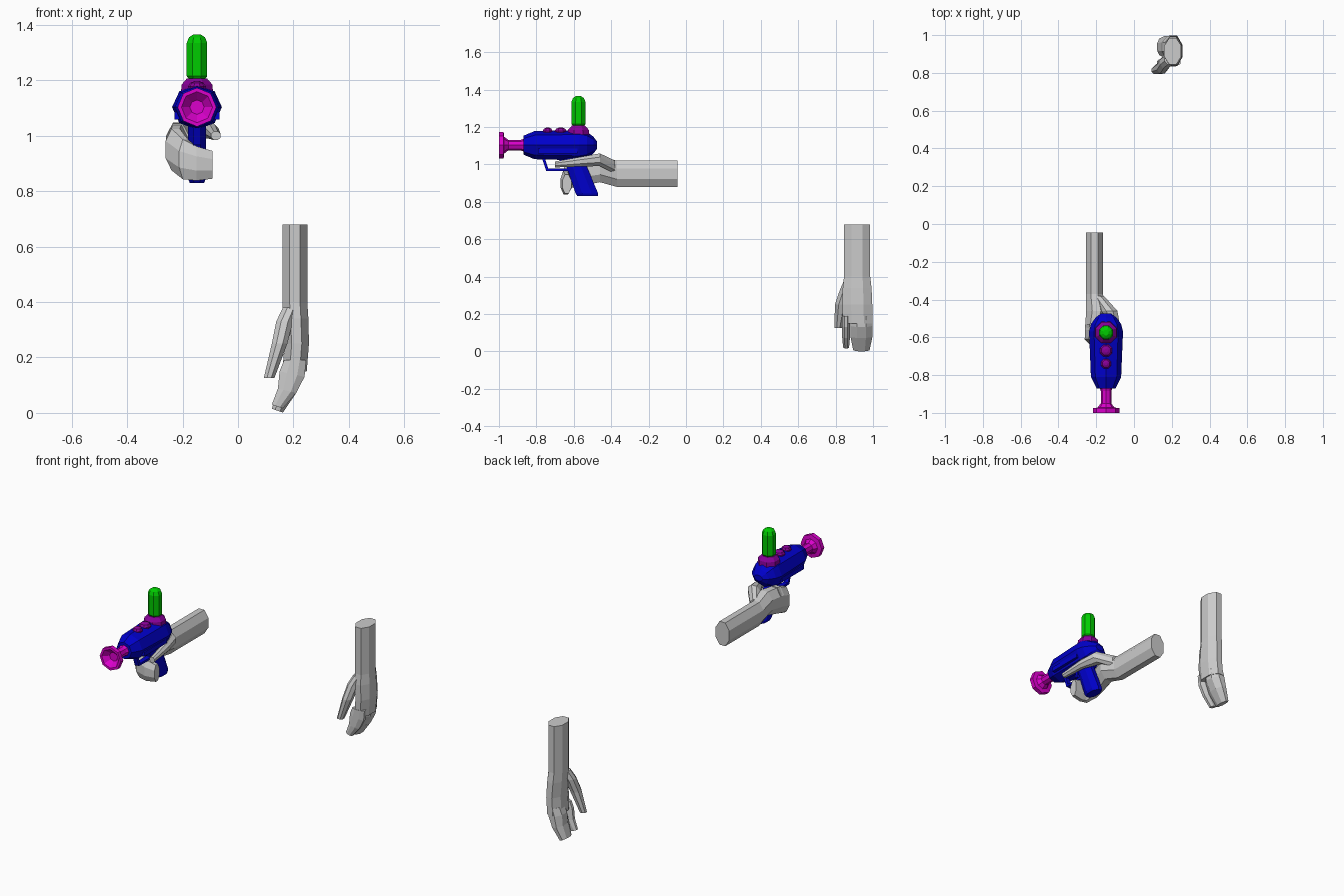
import bpy, bmesh, math
from mathutils import Vector


def material(name, rgb):
    m = bpy.data.materials.new(name)
    m.diffuse_color = (*rgb, 1)
    return m


GREY = material("light_grey", (0.6, 0.6, 0.6))
BLUE = material("blue", (0.0, 0.0, 0.6))
PINK = material("magenta", (0.7, 0.0, 0.6))
PURPLE = material("purple", (0.25, 0.0, 0.32))
GREEN = material("green", (0.0, 0.6, 0.0))


def ring(c, u, v, n=8, flat=True):
    """Polygon around c with half-extent vectors u and v; flat puts edges on the axes."""
    c, u, v = Vector(c), Vector(u), Vector(v)
    k = 1 / math.cos(math.pi / n) if flat else 1
    off = math.pi / n if flat else 0
    return [c + u * k * math.cos(off + i * math.tau / n)
            + v * k * math.sin(off + i * math.tau / n) for i in range(n)]


def loft(name, rings, mat):
    """Skin a list of rings and cap both ends."""
    bm = bmesh.new()
    rows = [[bm.verts.new(p) for p in r] for r in rings]
    n = len(rows[0])
    for a, b in zip(rows, rows[1:]):
        for i in range(n):
            j = (i + 1) % n
            bm.faces.new((a[i], a[j], b[j], b[i]))
    bm.faces.new(rows[0][::-1])
    bm.faces.new(rows[-1])
    bmesh.ops.recalc_face_normals(bm, faces=bm.faces[:])
    me = bpy.data.meshes.new(name)
    bm.to_mesh(me)
    bm.free()
    me.materials.append(mat)
    ob = bpy.data.objects.new(name, me)
    bpy.context.collection.objects.link(ob)
    return ob


def along_y(name, sections, mat, flat=True):
    """Sections are (y, x, z, half x, half z)."""
    return loft(name, [ring((x, y, z), (hx, 0, 0), (0, 0, hz), flat=flat)
                       for y, x, z, hx, hz in sections], mat)


def along_z(name, sections, mat, flat=True):
    """Sections are (z, x, y, half x, half y)."""
    return loft(name, [ring((x, y, z), (hx, 0, 0), (0, hy, 0), flat=flat)
                       for z, x, y, hx, hy in sections], mat)


GX, GZ = -0.148, 1.103  # gun axis

# Gun body
along_y("gun_body", [(y, GX, GZ, hx, hz) for y, hx, hz in (
    (-0.87, 0.05, 0.05), (-0.81, 0.08, 0.075), (-0.57, 0.09, 0.081),
    (-0.53, 0.08, 0.072), (-0.495, 0.055, 0.045), (-0.475, 0.028, 0.018))],
    BLUE, flat=False)

# Raised strip on both sides of the body
along_x = [ring((GX + s * 0.082, -0.685, 1.072), (0, 0.105, 0), (0, 0, 0.013), 4)
           for s in (-1, 1)]
loft("side_strip", along_x, BLUE)

# Barrel with flared, hollowed muzzle
along_y("barrel", [(y, GX, GZ, r, r) for y, r in (
    (-0.86, 0.036), (-0.885, 0.028), (-0.95, 0.028), (-0.972, 0.045),
    (-0.975, 0.07), (-1.0, 0.07), (-1.0, 0.056), (-0.968, 0.026))],
    PINK, flat=False)

# Capsule and its collar
along_z("capsule_collar", [(z, GX, -0.575, r, r) for z, r in (
    (1.14, 0.06), (1.185, 0.055), (1.207, 0.036))], PURPLE)
along_z("capsule", [(z, GX, -0.575, r, r) for z, r in (
    (1.2, 0.026), (1.215, 0.037), (1.335, 0.037), (1.355, 0.029),
    (1.365, 0.014))], GREEN)

# Round knobs on top
for i, (y, r) in enumerate(((-0.67, 0.032), (-0.74, 0.026))):
    along_z(f"knob_{i + 1}", [(1.178 + dz, GX, y, r * f, r * f) for dz, f in (
        (-0.025, 0.8), (0, 1), (0.013, 0.75), (0.019, 0.3))], PURPLE)

# Grip
along_z("grip", [(1.05, GX, -0.608, 0.032, 0.052),
                 (0.845, GX, -0.53, 0.032, 0.06),
                 (0.83, GX, -0.525, 0.026, 0.055)], BLUE)

# Trigger guard and trigger
loft("trigger_guard", [ring((GX, y, z), (0.014, 0, 0), v, 4) for y, z, v in (
    (-0.765, 1.04, (0, 0.007, 0.002)), (-0.742, 0.972, (0, 0.006, 0.006)),
    (-0.61, 0.972, (0, 0, 0.007)))], BLUE)
loft("trigger", [ring((GX, y, z), (0.008, 0, 0), (0, 0.009, 0), 4) for y, z in (
    (-0.665, 1.04), (-0.672, 0.995))], BLUE)

# Arm holding the gun
along_y("gun_arm", [(-0.045, -0.21, 0.95, 0.045, 0.07),
                    (-0.37, -0.21, 0.95, 0.045, 0.07),
                    (-0.46, -0.198, 0.975, 0.055, 0.07),
                    (-0.56, -0.218, 0.965, 0.042, 0.08)], GREY)

# Fingers wrapped round the grip
loft("gun_fingers", [ring(c, u, (0, 0, hz)) for c, u, hz in (
    ((-0.218, -0.53, 0.97), (0.04, 0, 0), 0.078),
    ((-0.225, -0.61, 0.95), (0.036, 0, 0), 0.075),
    ((-0.19, -0.64, 0.915), (0.022, 0.024, 0), 0.072),
    ((-0.15, -0.643, 0.9), (0, 0.027, 0), 0.062),
    ((-0.092, -0.637, 0.895), (0, 0.024, 0), 0.05))], GREY)

# Thumb along the other side of the grip
along_y("gun_thumb", [(-0.38, -0.19, 0.985, 0.03, 0.035),
                      (-0.46, -0.13, 1.025, 0.042, 0.034),
                      (-0.56, -0.093, 1.015, 0.023, 0.026),
                      (-0.70, -0.08, 1.0, 0.017, 0.016)], GREY)

# Hanging arm with palm
along_z("hanging_arm", [(0.68, 0.205, 0.915, 0.045, 0.07),
                        (0.40, 0.205, 0.915, 0.045, 0.07),
                        (0.34, 0.208, 0.915, 0.046, 0.077),
                        (0.25, 0.212, 0.916, 0.044, 0.08),
                        (0.15, 0.204, 0.918, 0.044, 0.08)], GREY)

# Curled fingers: separate index, then the grouped others
for name, y, hy, tip in (("index_finger", 0.856, 0.021, 0.015),
                         ("grouped_fingers", 0.938, 0.058, 0.0)):
    loft(name, [ring((x, y, z), (hx, 0, dz), (0, hy * f, 0))
                for z, x, hx, dz, f in (
                    (0.19, 0.206, 0.04, 0.0, 1), (0.14, 0.195, 0.045, -0.01, 1),
                    (0.08, 0.177, 0.033, -0.008, 1),
                    (tip + 0.008, 0.142, 0.02, -0.007, 0.75))], GREY)

# Hanging thumb
along_z("hanging_thumb", [(0.38, 0.19, 0.875, 0.028, 0.03),
                          (0.33, 0.168, 0.857, 0.03, 0.034),
                          (0.25, 0.15, 0.83, 0.028, 0.034),
                          (0.125, 0.112, 0.814, 0.019, 0.02)], GREY)
